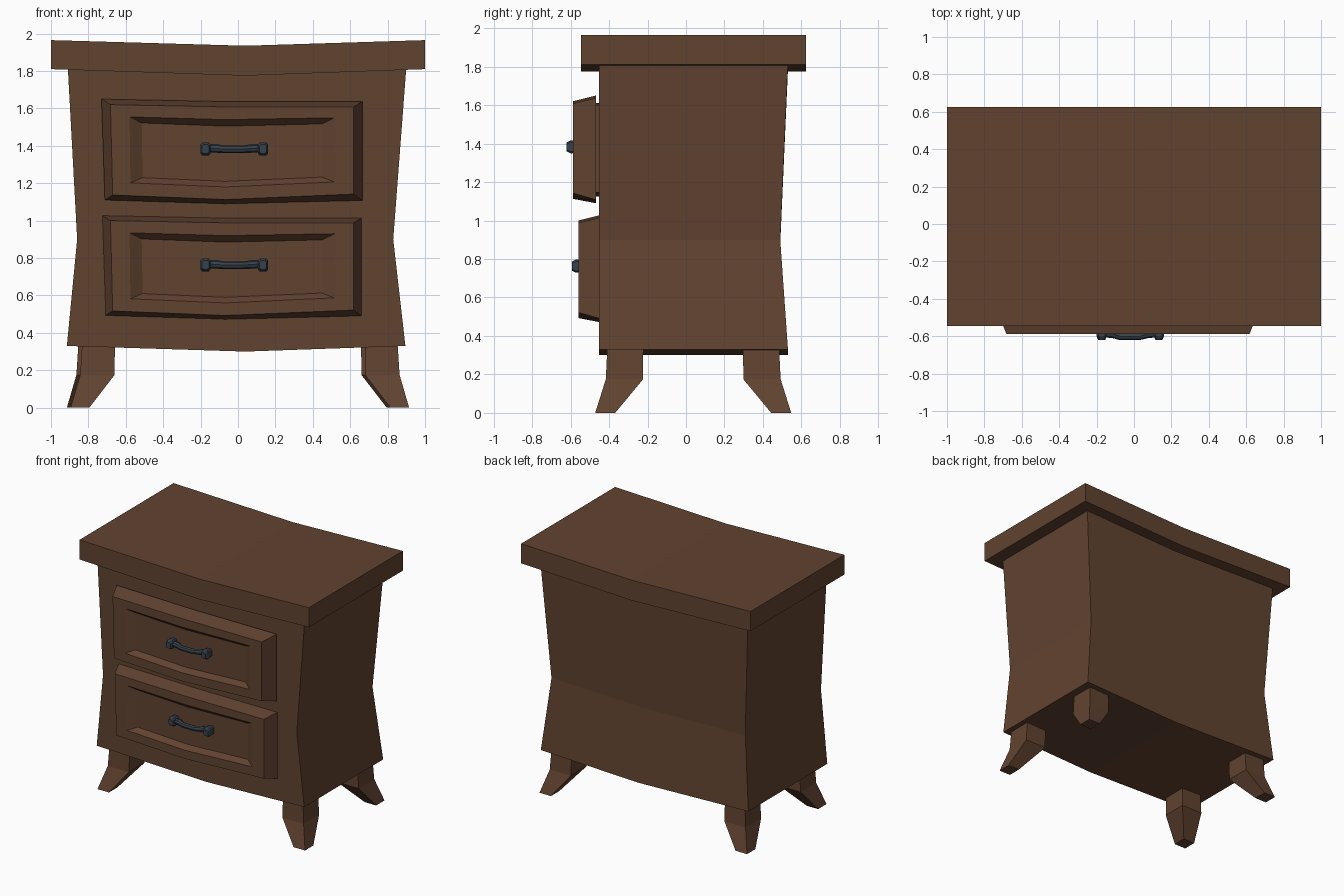
import bpy, bmesh, math

if "Cube" in bpy.data.objects:
    bpy.data.objects.remove(bpy.data.objects["Cube"])


def material(name, rgb):
    m = bpy.data.materials.new(name)
    m.diffuse_color = (*rgb, 1)
    m.use_nodes = True
    m.node_tree.nodes["Principled BSDF"].inputs["Base Color"].default_value = m.diffuse_color
    return m


WOOD = material("brown wood", (0.12, 0.056, 0.03))
METAL = material("dark slate metal", (0.037, 0.053, 0.072))


def loft(name, rings, mat):
    """Skin a list of equal-sized rings and cap both ends."""
    bm = bmesh.new()
    vs = [[bm.verts.new(p) for p in r] for r in rings]
    n = len(rings[0])
    for a, b in zip(vs, vs[1:]):
        for i in range(n):
            j = (i + 1) % n
            bm.faces.new((a[i], a[j], b[j], b[i]))
    for r in (vs[0], vs[-1]):
        if n == 6:  # bent panel: split at the middle column
            bm.faces.new((r[0], r[1], r[4], r[5]))
            bm.faces.new((r[1], r[2], r[3], r[4]))
        else:
            bm.faces.new(r)
    bmesh.ops.recalc_face_normals(bm, faces=bm.faces)
    me = bpy.data.meshes.new(name)
    bm.to_mesh(me)
    bm.free()
    me.materials.append(mat)
    ob = bpy.data.objects.new(name, me)
    bpy.context.collection.objects.link(ob)
    return ob


def sag_ring(x0, x1, y0, y1, z, zc):
    """Horizontal ring whose middle column sits at height zc."""
    xs = [(x0, z), (0.04, zc), (x1, z)]
    return [(x, y0, h) for x, h in xs] + [(x, y1, h) for x, h in reversed(xs)]


# Tabletop and waisted body
loft("tabletop", [sag_ring(-1, 1, -0.545, 0.625, 1.81, 1.775),
                  sag_ring(-1, 1, -0.545, 0.625, 1.965, 1.935)], WOOD)
loft("body", [sag_ring(-0.915, 0.895, -0.453, 0.53, 0.33, 0.30),
              sag_ring(-0.86, 0.83, -0.453, 0.49, 0.90, 0.88),
              sag_ring(-0.91, 0.90, -0.453, 0.53, 1.82, 1.785)], WOOD)


def panel_ring(y, tl, tc, tr, br, bc, bl):
    """Upright ring; the middle points share one column."""
    pts = [tl, (-0.07, tc), tr, br, (-0.07, bc), bl]
    return [(x, y, z) for x, z in pts]


# Drawers with raised bevelled frame, recess and handle
for level, dy, dz in (("upper", 0, 0), ("lower", 0.028, -0.62)):
    parts = [loft(level + "_drawer", [
        panel_ring(-0.44, (-0.69, 1.61), 1.595, (0.63, 1.60), (0.63, 1.145), 1.125, (-0.68, 1.14)),
        panel_ring(-0.468, (-0.69, 1.61), 1.595, (0.63, 1.60), (0.63, 1.145), 1.125, (-0.68, 1.14)),
        panel_ring(-0.468, (-0.73, 1.65), 1.637, (0.665, 1.637), (0.665, 1.108), 1.09, (-0.712, 1.11)),
        panel_ring(-0.588, (-0.682, 1.62), 1.608, (0.618, 1.608), (0.618, 1.142), 1.113, (-0.67, 1.137)),
        panel_ring(-0.588, (-0.58, 1.555), 1.54, (0.515, 1.55), (0.515, 1.207), 1.18, (-0.575, 1.202)),
        panel_ring(-0.548, (-0.515, 1.522), 1.505, (0.45, 1.517), (0.45, 1.233), 1.21, (-0.51, 1.23)),
    ], WOOD)]

    # Handle posts
    for side, px in (("left", -0.173), ("right", 0.133)):
        rings = []
        for y, s in ((-0.54, 0.85), (-0.60, 1.0), (-0.62, 0.7)):
            w, h, c = 0.027 * s, 0.034 * s, 0.009
            corners = [(-w, -h + c), (-w + c, -h), (w - c, -h), (w, -h + c),
                       (w, h - c), (w - c, h), (-w + c, h), (-w, h - c)]
            rings.append([(px + x, y, 1.383 + z) for x, z in corners])
        parts.append(loft(f"{level}_handle_{side}_post", rings, METAL))

    # Bowed handle bar
    rings = []
    for x, y, z, r in ((-0.16, -0.585, 1.388, 0.021), (-0.115, -0.587, 1.386, 0.023),
                       (-0.075, -0.601, 1.382, 0.02), (0.03, -0.601, 1.382, 0.02),
                       (0.075, -0.587, 1.386, 0.023), (0.12, -0.585, 1.388, 0.021)):
        rings.append([(x, y + r * math.cos(a * math.pi / 4), z + r * math.sin(a * math.pi / 4))
                      for a in range(8)])
    parts.append(loft(level + "_handle_bar", rings, METAL))
    for ob in parts:
        ob.location = (0, dy, dz)


def box_ring(cx, cy, z, w, d):
    return [(cx - w, cy - d, z), (cx + w, cy - d, z), (cx + w, cy + d, z), (cx - w, cy + d, z)]


# Splayed legs, kicked outward below the knee
for name, x, y, sx, sy in (("front_left_leg", -0.745, -0.315, -1, -1),
                           ("front_right_leg", 0.765, -0.315, 1, -1),
                           ("back_left_leg", -0.765, 0.39, -1, 1),
                           ("back_right_leg", 0.745, 0.39, 1, 1)):
    loft(name, [box_ring(x + sx * 0.10, y + sy * 0.105, 0, 0.05, 0.052),
                box_ring(x + sx * 0.007, y + sy * 0.005, 0.175, 0.092, 0.097),
                box_ring(x, y, 0.36, 0.087, 0.093)], WOOD)
